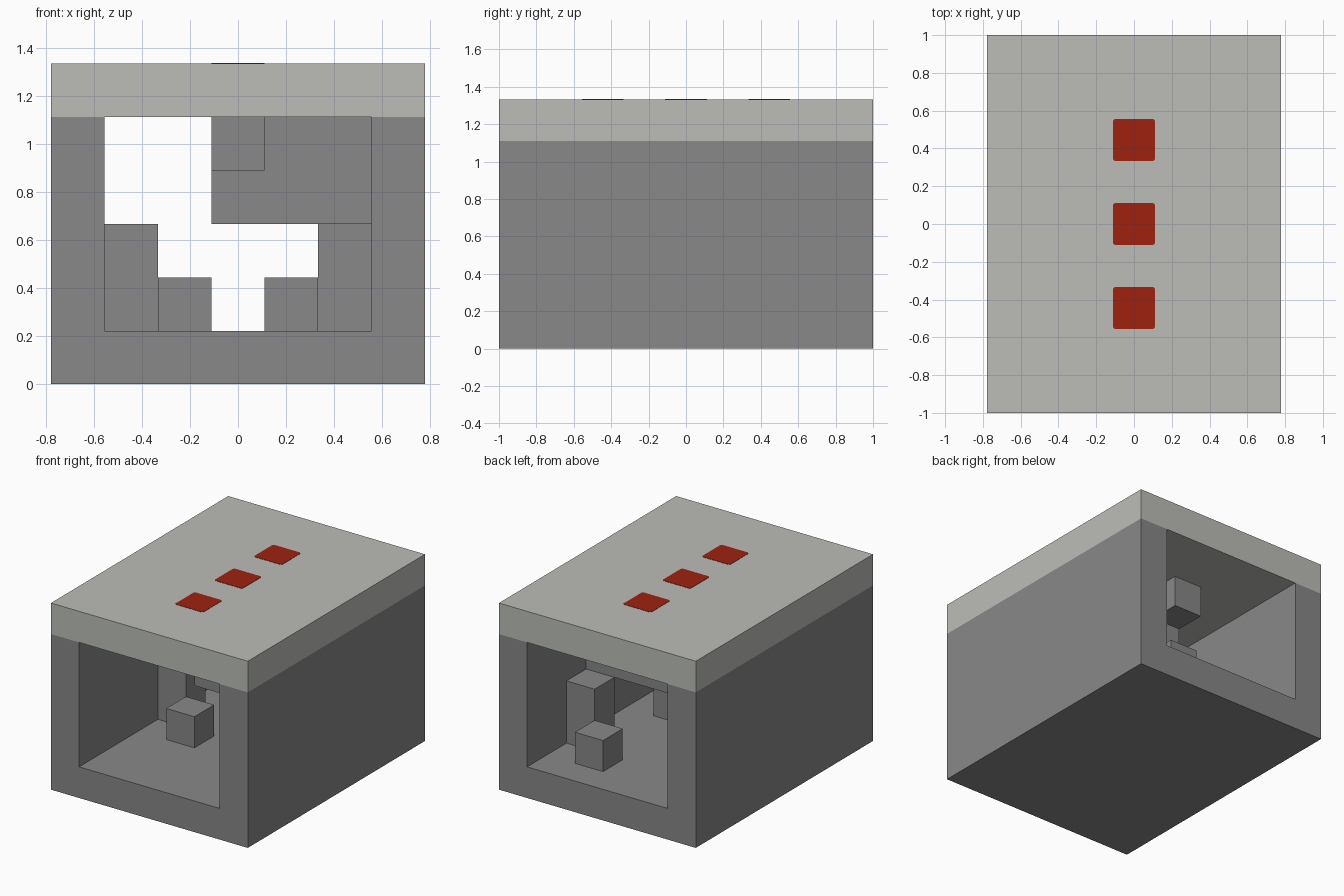
import bpy
import bmesh

cube = bpy.data.objects.get("Cube")
if cube:
    bpy.data.objects.remove(cube, do_unlink=True)

U = 2 / 9  # one block
W, D, H = 7, 9, 6  # overall size in blocks


def material(name, rgb):
    m = bpy.data.materials.new(name)
    m.use_nodes = True
    color = (*rgb, 1)
    m.diffuse_color = color
    bsdf = next(n for n in m.node_tree.nodes if n.type == "BSDF_PRINCIPLED")
    bsdf.inputs["Base Color"].default_value = color
    return m


stone = material("dark_grey_stone", (0.246, 0.246, 0.246))
pale = material("pale_grey_stone", (0.503, 0.515, 0.479))
red = material("red", (0.342, 0.016, 0.005))


def prism(name, outline, direction, mat):
    """Extrude a closed outline along a direction."""
    bm = bmesh.new()
    face = bm.faces.new([bm.verts.new(p) for p in outline])
    ext = bmesh.ops.extrude_face_region(bm, geom=[face])
    verts = [g for g in ext["geom"] if isinstance(g, bmesh.types.BMVert)]
    bmesh.ops.translate(bm, verts=verts, vec=direction)
    bmesh.ops.recalc_face_normals(bm, faces=bm.faces)
    mesh = bpy.data.meshes.new(name)
    bm.to_mesh(mesh)
    bm.free()
    mesh.materials.append(mat)
    obj = bpy.data.objects.new(name, mesh)
    bpy.context.collection.objects.link(obj)
    return obj


def block(name, start, size, mat=stone):
    """Box given by its low corner and size, counted in blocks."""
    x, y, z = (start[0] - W / 2) * U, (start[1] - D / 2) * U, start[2] * U
    sx, sy, sz = (s * U for s in size)
    outline = [(x, y, z), (x + sx, y, z), (x + sx, y + sy, z), (x, y + sy, z)]
    return prism(name, outline, (0, 0, sz), mat)


# Floor and both walls as one U-shaped channel
channel = [(0, 0), (W, 0), (W, 5), (W - 1, 5), (W - 1, 1), (1, 1), (1, 5), (0, 5)]
prism("tunnel_body", [((x - W / 2) * U, -1, z * U) for x, z in channel],
      (0, D * U, 0), stone)

# Roof slab
block("roof", (0, 0, 5), (W, D, 1), pale)

# Blocks standing on the floor
block("right_step", (2, 3, 1), (1, 1, 1))
block("right_pillar", (1, 4, 1), (1, 1, 2))
block("left_front_step", (4, 3, 1), (1, 1, 1))
block("left_rear_step", (4, 7, 1), (1, 1, 1))
block("left_pillar", (5, 6, 1), (1, 1, 2))

# Mass hanging from the ceiling, with a small block on each end
block("hanging_mass", (3, 3, 3), (3, 3, 2))
for name, y in (("front_hanging_block", 2), ("rear_hanging_block", 6)):
    block(name, (3, y, 4), (1, 1, 1))

# Red squares with clipped corners along the roof
h, c = U / 2, U / 2 - 0.01
square = [(c, -h), (h, -c), (h, c), (c, h), (-c, h), (-h, c), (-h, -c), (-c, -h)]
for i in (-1, 0, 1):
    prism(f"roof_marker_{i + 2}", [(x, y + i * 2 * U, H * U) for x, y in square],
          (0, 0, 0.002), red)
